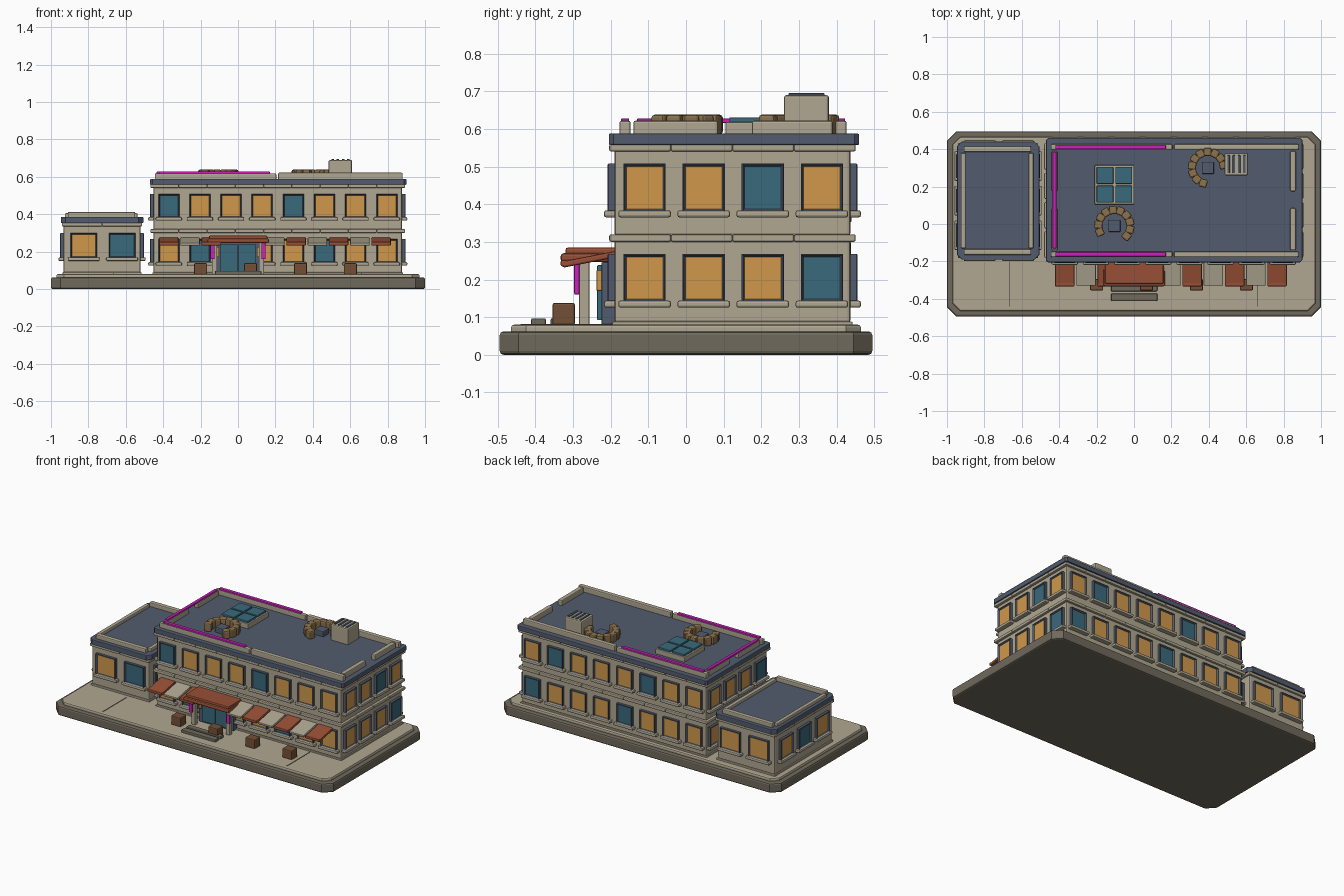
import bpy, bmesh, math
from mathutils import Vector, Matrix

cube = bpy.data.objects.get("Cube")
if cube:
    bpy.data.objects.remove(cube)


def material(name, rgb):
    lin = [((c / 255 + 0.055) / 1.055) ** 2.4 for c in rgb] + [1]
    m = bpy.data.materials.new(name)
    m.use_nodes = True
    m.diffuse_color = lin
    m.node_tree.nodes["Principled BSDF"].inputs["Base Color"].default_value = lin
    return m


CREAM = material("cream stone", (176, 167, 146))
TAUPE = material("dark taupe", (112, 106, 92))
SLATE = material("slate blue", (82, 92, 110))
AMBER = material("amber glass", (208, 152, 76))
TEAL = material("teal glass", (58, 106, 124))
RUST = material("rust awning", (152, 80, 54))
BROWN = material("brown planter", (116, 80, 54))
TAN = material("tan seat", (140, 114, 76))
PINK = material("magenta light", (206, 32, 190))


def finish(name, bm, mats):
    mesh = bpy.data.meshes.new(name)
    bm.to_mesh(mesh)
    bm.free()
    for m in mats:
        mesh.materials.append(m)
    ob = bpy.data.objects.new(name, mesh)
    bpy.context.collection.objects.link(ob)
    return ob


def box(name, mat, x, y, z, bevel=0.004, rot=None):
    """Box from three (low, high) ranges, with softened edges."""
    size = Vector((x[1] - x[0], y[1] - y[0], z[1] - z[0]))
    mid = Vector((sum(x) / 2, sum(y) / 2, sum(z) / 2))
    bm = bmesh.new()
    bmesh.ops.create_cube(bm, size=1)
    bmesh.ops.scale(bm, vec=size, verts=bm.verts)
    if bevel:
        bmesh.ops.bevel(bm, geom=bm.edges[:], offset=min(bevel, min(size) * 0.4),
                        segments=2, profile=0.5, affect='EDGES')
    ob = finish(name, bm, [mat])
    ob.matrix_world = Matrix.Translation(mid) @ (rot or Matrix())
    return ob


def span(c, w):
    return (c - w / 2, c + w / 2)


def slab(name, mat, x, y, z, corner, bevel):
    """Plate with cut corners and softened rims."""
    bm = bmesh.new()
    pts = []
    for sx, sy, flip in ((1, 1, 0), (0, 1, 1), (0, 0, 0), (1, 0, 1)):
        dx, dy = corner * (1 - 2 * sx), corner * (1 - 2 * sy)
        pair = [(x[sx], y[sy] + dy), (x[sx] + dx, y[sy])]
        pts += pair[::-1] if flip else pair
    face = bm.faces.new([bm.verts.new((px, py, z[0])) for px, py in pts])
    top = bmesh.ops.extrude_face_region(bm, geom=[face])["geom"]
    bmesh.ops.translate(bm, vec=(0, 0, z[1] - z[0]),
                        verts=[v for v in top if isinstance(v, bmesh.types.BMVert)])
    bmesh.ops.recalc_face_normals(bm, faces=bm.faces)
    rims = [e for e in bm.edges if abs(e.verts[0].co.z - e.verts[1].co.z) < 1e-5]
    bmesh.ops.bevel(bm, geom=rims, offset=bevel, segments=2, profile=0.5, affect='EDGES')
    return finish(name, bm, [mat])


def wall_ranges(side, u, w, out):
    """Plan ranges for a part lying on a wall; side = (axis, sign, wall position)."""
    axis, sign, pos = side
    depth = tuple(sorted((pos - sign * 0.01, pos + sign * out)))
    return (span(u, w), depth) if axis == "y" else (depth, span(u, w))


def window(name, side, u, w, z, glass):
    x, y = wall_ranges(side, u, w, 0.016)
    normal = Vector((0, side[1], 0)) if side[0] == "y" else Vector((side[1], 0, 0))
    bm = bmesh.new()
    bmesh.ops.create_cube(bm, size=1)
    for v in bm.verts:
        v.co = [r[0] if c < 0 else r[1] for r, c in zip((x, y, z), v.co)]
    bm.normal_update()
    front = max(bm.faces, key=lambda f: f.normal.dot(normal))
    bmesh.ops.inset_individual(bm, faces=[front], thickness=0.004, depth=0.003)
    bmesh.ops.inset_individual(bm, faces=[front], thickness=0.007, depth=-0.010)
    front.material_index = 1
    finish(name + "_window", bm, [SLATE, glass])
    sx, sy = wall_ranges(side, u, w + 0.028, 0.028)
    box(name + "_sill", CREAM, sx, sy, (z[0] - 0.015, z[0] + 0.004), 0.006)


def band(name, x, y, z, step=0.16):
    """Stone course round a building, split into blocks."""
    for nm, lo, hi, along in (("front", y[0], y[0], x), ("back", y[1], y[1], x),
                              ("left", x[0], x[0], y), ("right", x[1], x[1], y)):
        n = round((along[1] - along[0]) / step)
        d = (along[1] - along[0]) / n
        for i in range(n):
            a = (along[0] + i * d, along[0] + (i + 1) * d)
            t = (lo, lo + 0.03) if nm in ("front", "left") else (hi - 0.03, hi)
            r = (a, t) if along is x else (t, a)
            box(f"{name}_{nm}_block", CREAM, r[0], r[1], z, 0.005)


# Ground
slab("base", TAUPE, (-1, 1), (-0.495, 0.495), (0, 0.062), 0.05, 0.01)
slab("pavement", CREAM, (-0.97, 0.97), (-0.465, 0.465), (0.055, 0.08), 0.04, 0.008)
for x in (-0.665, 0.66):
    box("pavement_joint", TAUPE, span(x, 0.006), (-0.44, -0.2), (0.076, 0.082), 0)

# Main block
MX, MY = (-0.452, 0.877), (-0.19, 0.437)
for z in ((0.085, 0.315), (0.315, 0.56)):
    box("main_walls", CREAM, MX, MY, z, 0.008)
box("main_plinth", CREAM, (-0.458, 0.883), (-0.196, 0.443), (0.075, 0.088))
for z in ((0.3, 0.32), (0.54, 0.56)):
    band("main_course", (-0.468, 0.893), (-0.204, 0.451), z)
slab("main_roof", SLATE, (-0.47, 0.9), (-0.205, 0.46), (0.557, 0.588), 0.012, 0.004)
sides = {"front": ("y", -1, MY[0]), "back": ("y", 1, MY[1]),
         "left": ("x", -1, MX[0]), "right": ("x", 1, MX[1])}
for nm, side in sides.items():
    n, start, pitch = (8, -0.37, 0.1665) if side[0] == "y" else (4, -0.11, 0.157)
    shift = 1 if nm in ("front", "left") else 3
    for floor in (0, 1):
        for i in range(n):
            if nm == "front" and floor == 0 and i == 2:
                continue
            glass = TEAL if i % 4 == shift - floor else AMBER
            z0 = 0.14 + 0.24 * floor
            window(f"main_{nm}", side, start + i * pitch, 0.112, (z0, z0 + 0.128), glass)

# Side wing
WX, WY = (-0.932, -0.522), (-0.17, 0.42)
box("wing_walls", CREAM, WX, WY, (0.085, 0.355), 0.008)
box("wing_plinth", CREAM, (-0.938, -0.516), (-0.176, 0.426), (0.075, 0.09))
band("wing_course", (-0.942, -0.512), (-0.182, 0.432), (0.335, 0.355), 0.21)
slab("wing_roof", SLATE, (-0.946, -0.506), (-0.19, 0.44), (0.352, 0.386), 0.025, 0.004)
for u, glass in ((-0.825, AMBER), (-0.62, TEAL)):
    window("wing_front", ("y", -1, WY[0]), u, 0.142, (0.165, 0.3), glass)
    window("wing_back", ("y", 1, WY[1]), u, 0.142, (0.165, 0.3), AMBER)
for i, glass in enumerate((AMBER, TEAL, AMBER)):
    u = -0.06 + 0.185 * i
    window("wing_left", ("x", -1, WX[0]), u, 0.13, (0.165, 0.3), glass)
    window("wing_right", ("x", 1, WX[1]), u, 0.13, (0.165, 0.3), AMBER)
for x in (-0.913, -0.55):
    box("wing_parapet_side", CREAM, span(x, 0.026), (-0.13, 0.38), (0.38, 0.405), 0.006)
for y in (-0.15, 0.4):
    box("wing_parapet", CREAM, (-0.91, -0.55), span(y, 0.03), (0.38, 0.412), 0.006)

# Main parapet with light strips
for y in (-0.162, 0.412):
    box("parapet_lit", CREAM, (-0.445, 0.205), span(y, 0.03), (0.58, 0.618), 0.006)
    box("parapet_plain", CREAM, (0.215, 0.88), span(y, 0.03), (0.58, 0.622), 0.006)
    box("light_strip", PINK, (-0.42, 0.17), span(y, 0.022), (0.616, 0.628), 0.003)
for y in ((-0.14, 0.085), (0.175, 0.39)):
    box("parapet_right", CREAM, span(0.85, 0.03), y, (0.58, 0.622), 0.006)
    box("parapet_left", CREAM, span(-0.425, 0.03), y, (0.58, 0.618), 0.006)
box("light_strip_left", PINK, span(-0.425, 0.02), (-0.13, 0.385), (0.616, 0.628), 0.003)

# Skylight
box("skylight_frame", CREAM, (-0.21, 0.0), (0.105, 0.315), (0.58, 0.619))
for x in (-0.155, -0.055):
    for y in (0.16, 0.26):
        box("skylight_pane", TEAL, span(x, 0.09), span(y, 0.09), (0.61, 0.631))

# Roof seating rings, each with a small table
for cx, cy, first in ((-0.105, -0.01, -40), (0.395, 0.3, 10)):
    box("roof_table", SLATE, span(cx, 0.065), span(cy, 0.065), (0.58, 0.622), 0.006)
    for i in range(10):
        a = math.radians(first + i * 27)
        x, y = cx + 0.085 * math.cos(a), cy + 0.085 * math.sin(a)
        box("roof_seat", TAN, span(x, 0.044), span(y, 0.042), (0.585, 0.638), 0.008,
            Matrix.Rotation(a, 4, 'Z'))

# Roof vent
box("vent_box", CREAM, (0.485, 0.61), (0.26, 0.38), (0.58, 0.69), 0.007)
for i in range(4):
    box("vent_slat", SLATE, span(0.506 + 0.028 * i, 0.013), (0.272, 0.368), (0.686, 0.695), 0.002)

# Awnings
TILT = Matrix.Rotation(math.radians(11), 4, 'X')
for i in range(11):
    x = -0.37 + 0.1135 * i
    if i in (3, 4):
        continue
    box("awning", CREAM if i % 2 else RUST, span(x, 0.104), (-0.33, -0.185),
        (0.245, 0.262), 0.005, TILT)
    if i % 2 == 0:
        box("awning_lip", RUST, span(x, 0.104), (-0.333, -0.318), (0.235, 0.252))

# Entrance
box("canopy", RUST, (-0.163, 0.165), (-0.333, -0.18), (0.246, 0.27), 0.008)
box("canopy_top", RUST, (-0.155, 0.157), (-0.32, -0.18), (0.265, 0.285), 0.006)
box("door_frame", SLATE, (-0.125, 0.125), (-0.225, -0.18), (0.08, 0.246))
for x in (-0.049, 0.049):
    box("door_leaf", TEAL, span(x, 0.094), (-0.236, -0.22), (0.092, 0.238), 0.002)
for s in (-1, 1):
    box("entrance_lamp", AMBER, span(s * 0.109, 0.016), (-0.238, -0.22), (0.17, 0.225), 0.003)
    box("entrance_post", CREAM, span(s * 0.125, 0.028), span(-0.27, 0.028), (0.078, 0.25))
    box("post_light", PINK, span(s * 0.136, 0.022), span(-0.29, 0.014), (0.16, 0.246), 0.003)
for y in ((-0.36, -0.325), (-0.412, -0.372)):
    box("entrance_step", TAUPE, (-0.123, 0.125), y, (0.075, 0.097), 0.005)

# Planters
for i in range(4):
    box("planter", BROWN, span(-0.2 + 0.267 * i, 0.07), (-0.355, -0.295), (0.078, 0.138), 0.006)
